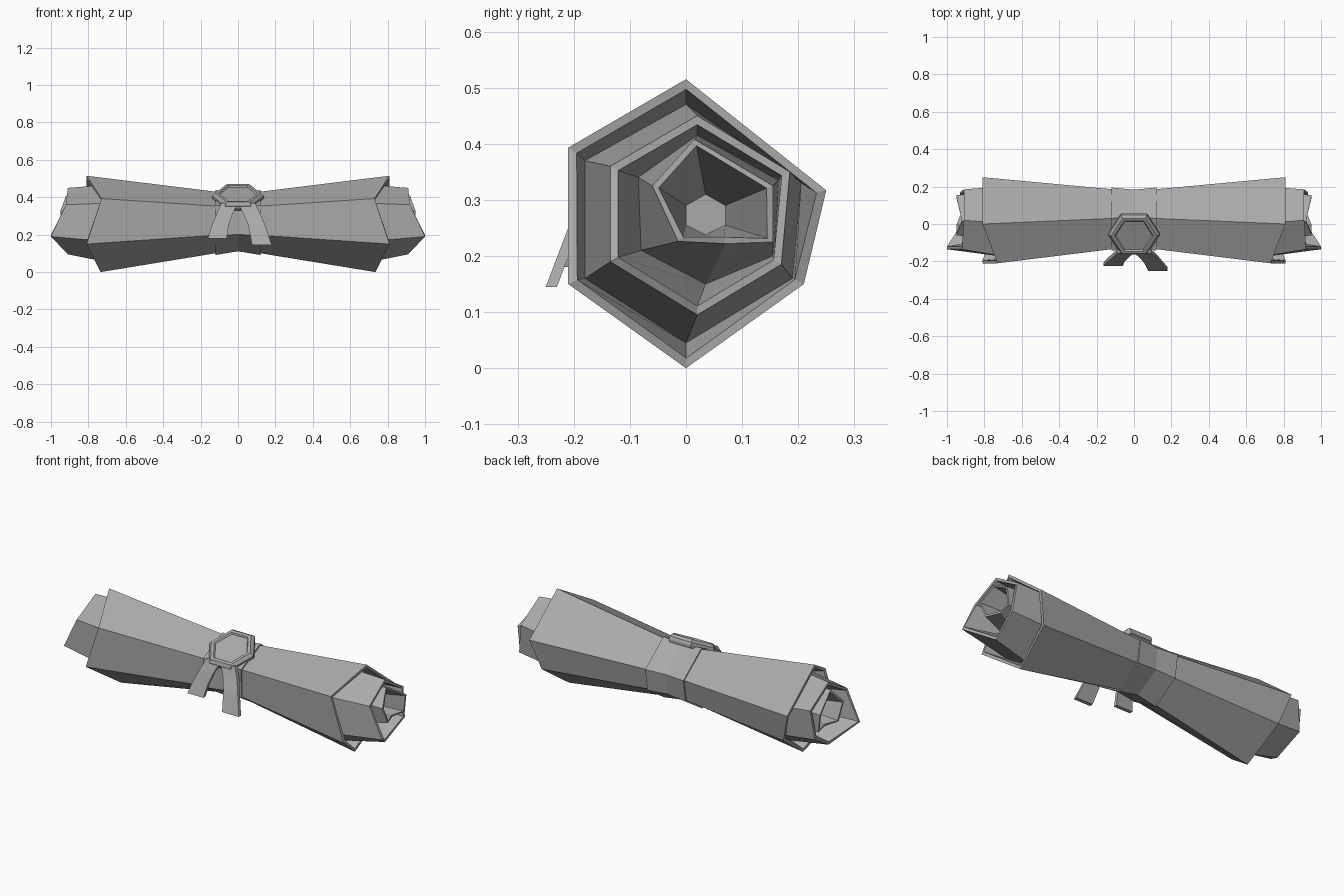
import bpy, bmesh, math
from mathutils import Vector, Matrix

if "Cube" in bpy.data.objects:
    bpy.data.objects.remove(bpy.data.objects["Cube"], do_unlink=True)

# One plain grey for everything
grey = bpy.data.materials.new("plain_grey")
grey.use_nodes = True
GREY = (0.4, 0.4, 0.4, 1)
grey.diffuse_color = GREY
grey.node_tree.nodes["Principled BSDF"].inputs["Base Color"].default_value = GREY


def loft(name, rings, cap_start=False, cap_end=False, mirror=False):
    """Skin a list of equal-length closed rings."""
    bm = bmesh.new()
    loops = [[bm.verts.new(p) for p in ring] for ring in rings]
    n = len(loops[0])
    for a, b in zip(loops, loops[1:]):
        for i in range(n):
            j = (i + 1) % n
            bm.faces.new((a[i], a[j], b[j], b[i]))
    if cap_start:
        bm.faces.new(loops[0][::-1])
    if cap_end:
        bm.faces.new(loops[-1])
    bmesh.ops.recalc_face_normals(bm, faces=bm.faces)
    # An open skin is oriented by its first face, which must face away from the axis
    bm.faces.ensure_lookup_table()
    f = bm.faces[0]
    mid = sum((Vector(p) for p in rings[0]), Vector()) / n
    if not cap_start and f.normal.dot(f.calc_center_median() - mid) < 0:
        bmesh.ops.reverse_faces(bm, faces=bm.faces)
    mesh = bpy.data.meshes.new(name)
    bm.to_mesh(mesh)
    bm.free()
    mesh.materials.append(grey)
    ob = bpy.data.objects.new(name, mesh)
    bpy.context.collection.objects.link(ob)
    if mirror:
        ob.modifiers.new("mirror", "MIRROR")
    return ob


def ring(xs, yz):
    if not isinstance(xs, (list, tuple)):
        xs = [xs] * len(yz)
    return [Vector((x, y, z)) for x, (y, z) in zip(xs, yz)]


def grow(points, amount, dx=0):
    """Push a ring away from its centre, and along x."""
    mid = sum(points, Vector()) / len(points)
    out = []
    for p in points:
        d = p - mid
        d.x = 0
        out.append(p + d.normalized() * amount + Vector((dx, 0, 0)))
    return out


# Rolled sheet: waist, then three nested coils, each stepping back inside the last
waist = ring(0, [(.035, .415), (-.12, .345), (-.12, .205), (.03, .12), (.16, .2), (.175, .31)])
outer = ring([.81, .73, .81, .735, .76, .81],
             [(0, .515), (-.21, .393), (-.21, .15), (0, 0), (.21, .15), (.25, .317)])
base2 = ring(.66, [(0, .47), (-.18, .37), (-.18, .16), (0, .045), (.19, .16), (.205, .33)])
coil2 = ring([.91, .92, 1, .91, .93, .91],
             [(.02, .45), (-.135, .36), (-.135, .19), (.02, .095), (.17, .185), (.185, .35)])
base3 = ring(.76, [(.02, .415), (-.085, .34), (-.08, .21), (.035, .15), (.155, .2), (.165, .335)])
coil3 = ring([.92, .95, .95, .92, .94, .95],
             [(.015, .408), (-.06, .325), (-.014, .226), (.07, .222), (.155, .225), (.155, .325)])
floor = ring(.6, [(.035, .31), (0, .29), (0, .255), (.035, .238), (.07, .255), (.07, .29)])
loft("rolled_sheet",
     [waist, outer, grow(outer, -.018), base2, coil2, grow(coil2, -.016),
      base3, coil3, grow(coil3, -.012), floor],
     cap_end=True, mirror=True)

# Ribbon band hugging the waist
edge = [w.lerp(o, .12 / o.x) for w, o in zip(waist, outer)]
loft("ribbon_band", [grow(waist, .009), grow(edge, .009), grow(edge, -.008)], mirror=True)

# Ribbon tails: curved strips given as (inner x, outer x, y, z)
TAILS = {
    "ribbon_tail_left": [(0, .09, -.135, .37), (.03, .12, -.16, .31),
                         (.055, .145, -.19, .25), (.075, .18, -.23, .145)],
    "ribbon_tail_right": [(0, -.09, -.135, .37), (-.03, -.115, -.16, .31),
                          (-.05, -.14, -.18, .25), (-.06, -.162, -.205, .18)],
}
for name, rows in TAILS.items():
    loft(name, [[(a, y, z), (b, y, z), (b, y - .02, z), (a, y - .02, z)]
                for a, b, y, z in rows], cap_start=True, cap_end=True)

# Hexagonal seal with a chamfered rim and a sunken face
place = Matrix.Translation((0, -.052, .397)) @ Matrix.Rotation(math.radians(27), 4, "X")


def hexagon(radius, h):
    return [place @ Vector((radius * math.cos(math.pi * i / 3),
                            radius * math.sin(math.pi * i / 3), h)) for i in range(6)]


loft("seal", [hexagon(r, h) for r, h in
              ((.13, -.018), (.138, -.004), (.138, .012), (.122, .028), (.105, .028), (.098, .02))],
     cap_start=True, cap_end=True)
